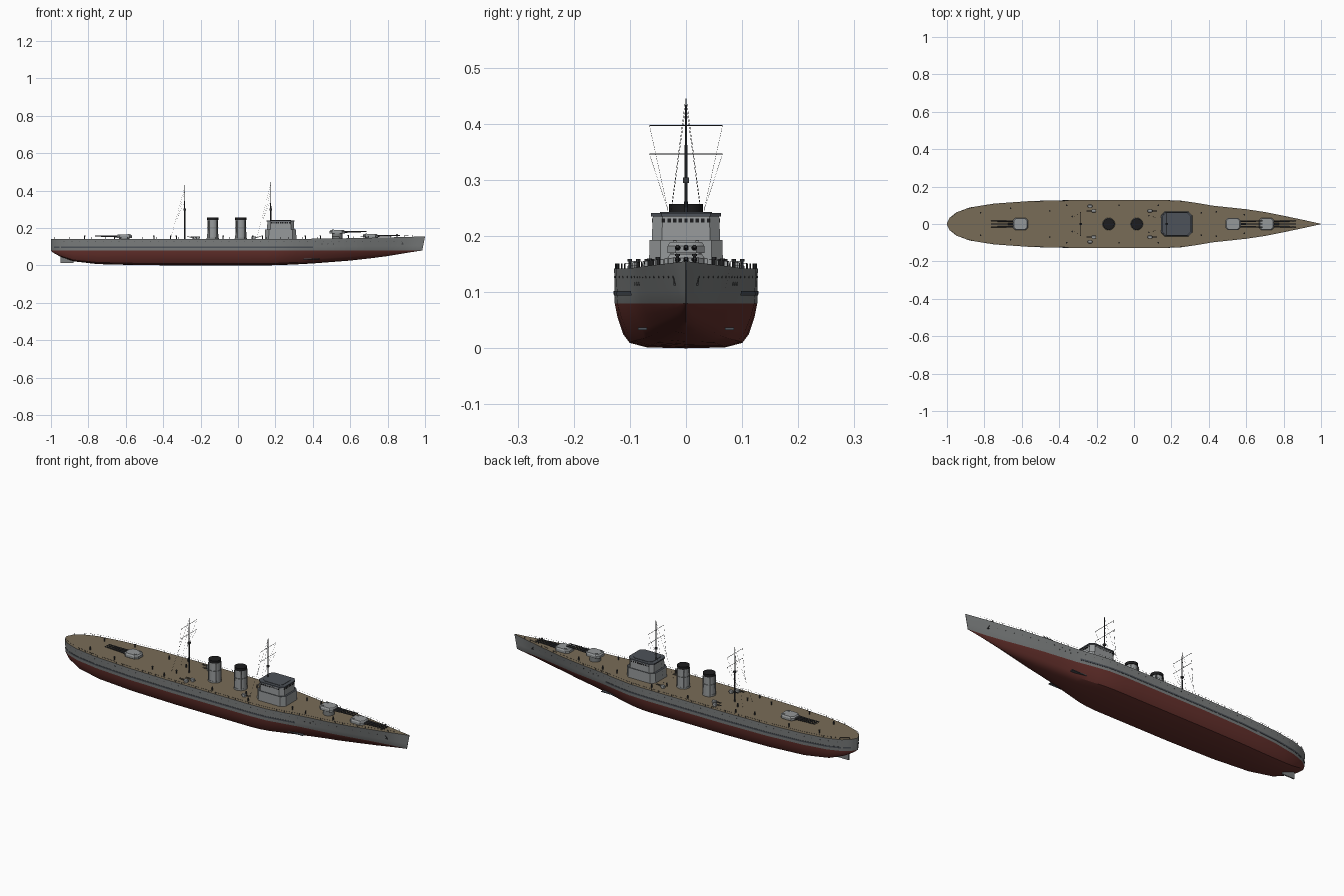
import bpy, bmesh, math
from mathutils import Vector, Matrix

if "Cube" in bpy.data.objects:
    bpy.data.objects.remove(bpy.data.objects["Cube"])


def material(name, rgb):
    m = bpy.data.materials.new(name)
    m.diffuse_color = (*rgb, 1)
    m.use_nodes = True
    m.node_tree.nodes["Principled BSDF"].inputs["Base Color"].default_value = m.diffuse_color
    return m


HULL = material("hull grey", (0.20, 0.21, 0.21))
RED = material("antifouling red", (0.13, 0.03, 0.025))
WOOD = material("deck wood", (0.19, 0.15, 0.095))
PALE = material("superstructure grey", (0.30, 0.315, 0.32))
SLATE = material("slate roof", (0.075, 0.085, 0.10))
BLACK = material("soot black", (0.012, 0.012, 0.013))
DARK = material("gunmetal", (0.04, 0.042, 0.045))


class Part:
    """Collects simple solids into one named object."""
    def __init__(self, name, *mats):
        self.name, self.mats, self.bm = name, mats, bmesh.new()

    def rod(self, a, b, r, r2=None, n=8, mat=0):
        a, b = Vector(a), Vector(b)
        d = b - a
        M = Matrix.Translation((a + b) / 2) @ d.to_track_quat('Z', 'Y').to_matrix().to_4x4()
        old = set(self.bm.faces)
        bmesh.ops.create_cone(self.bm, cap_ends=True, segments=n, radius1=r,
                              radius2=r if r2 is None else r2, depth=d.length, matrix=M)
        for f in set(self.bm.faces) - old:
            f.material_index = mat

    def block(self, c, size, bevel=0.0, top=1.0, mat=0, roof=None):
        """Upright block with chamfered corners; c is the base centre."""
        hx, hy, b = size[0] / 2, size[1] / 2, bevel
        if b:
            out = [(hx, -hy + b), (hx, hy - b), (hx - b, hy), (-hx + b, hy),
                   (-hx, hy - b), (-hx, -hy + b), (-hx + b, -hy), (hx - b, -hy)]
        else:
            out = [(hx, -hy), (hx, hy), (-hx, hy), (-hx, -hy)]
        lo = [self.bm.verts.new((c[0] + x, c[1] + y, c[2])) for x, y in out]
        hi = [self.bm.verts.new((c[0] + x * top, c[1] + y * top, c[2] + size[2])) for x, y in out]
        n = len(out)
        fs = [self.bm.faces.new((lo[i], lo[(i + 1) % n], hi[(i + 1) % n], hi[i])) for i in range(n)]
        fs += [self.bm.faces.new(lo[::-1]), self.bm.faces.new(hi)]
        for f in fs:
            f.material_index = mat
        if roof is not None:
            fs[-1].material_index = roof

    def finish(self, smooth=35):
        me = bpy.data.meshes.new(self.name)
        bmesh.ops.recalc_face_normals(self.bm, faces=self.bm.faces)
        self.bm.to_mesh(me)
        self.bm.free()
        for m in self.mats:
            me.materials.append(m)
        ob = bpy.data.objects.new(self.name, me)
        bpy.context.collection.objects.link(ob)
        bpy.ops.object.select_all(action='DESELECT')
        ob.select_set(True)
        bpy.context.view_layer.objects.active = ob
        bpy.ops.object.shade_smooth_by_angle(angle=math.radians(smooth))
        return ob


# Hull stations: x, deck half width, waterline half width, keel height
ST = [(-1, .006, .004, .078), (-.985, .034, .030, .066), (-.95, .062, .056, .047),
      (-.88, .088, .082, .022), (-.75, .109, .105, .007), (-.55, .123, .121, .002),
      (-.3, .128, .127, 0), (.15, .128, .127, 0), (.25, .125, .122, .003),
      (.34, .112, .106, .007), (.42, .098, .090, .012), (.6, .079, .065, .026),
      (.7, .064, .046, .037), (.8, .044, .026, .050), (.9, .023, .010, .066),
      (1, .0008, .0005, .080)]
FULL = [(0, 0), (.55, .02), (.79, .12), (.88, .31), (.96, .68), (1, 1)]
VEE = [(0, 0), (.22, .10), (.42, .25), (.60, .45), (.80, .70), (1, 1)]
WL = .08


def deck_z(x):
    return .142 + .013 * max(0, (x - .3) / .7) ** 1.5


def section(x):
    """Half section from keel to deck edge, as (y, z)."""
    for a, b in zip(ST, ST[1:]):
        if x <= b[0]:
            break
    t = (x - a[0]) / (b[0] - a[0])
    dk, wl, k = (a[i] + (b[i] - a[i]) * t for i in (1, 2, 3))
    v = min(1, max(0, (x - .2) / .6))
    pts = []
    for (fy, fz), (vy, vz) in zip(FULL, VEE):
        pts.append(((fy + (vy - fy) * v) * wl, k + (WL - k) * (fz + (vz - fz) * v)))
    d = deck_z(x)
    pts.append((wl + (dk - wl) * .35, WL + (d - WL) * .35))
    pts.append((dk, d))
    return pts


def half(x, z):
    p = section(x)
    for (y0, z0), (y1, z1) in zip(p, p[1:]):
        if z <= z1 + 1e-6:
            return y0 + (y1 - y0) * (z - z0) / max(1e-6, z1 - z0)
    return p[-1][0]


# Hull with red bottom, grey sides and wooden deck
hull = Part("hull", HULL, RED, WOOD)
xs = sorted({s[0] for s in ST} | {-.997, -.992, -.97, -.92, -.82, -.65, .05, .2, .3, .38, .5, .95})
rings = []
for x in xs:
    p = section(x)
    loop = [(y, z) for y, z in p[::-1]] + [(-y, z) for y, z in p[1:]]
    rake = .015 * max(0, (x - .85) / .15)
    rings.append([hull.bm.verts.new((x - rake * (deck_z(x) - z) / .075, y, z)) for y, z in loop])
n = len(rings[0])
for A, B in zip(rings, rings[1:]):
    for i in range(n):
        j = (i + 1) % n
        f = hull.bm.faces.new((A[i], B[i], B[j], A[j]))
        f.material_index = 2 if i == n - 1 else (1 if f.calc_center_median().z < WL - .0005 else 0)
for R in (rings[0], rings[-1]):
    hull.bm.faces.new(R)
hull.finish(30)

# Armour belt strip along both sides
belt = Part("armour_belt", SLATE)
bx = [-.985 + i * (1.385 / 60) for i in range(61)]
for s in (-1, 1):
    prev = None
    for x in bx:
        row = [belt.bm.verts.new((x, s * (half(x, z) + o), z))
               for z, o in ((.094, -.001), (.094, .0015), (.102, .0015), (.102, -.001))]
        if prev:
            for i in range(3):
                belt.bm.faces.new((prev[i], row[i], row[i + 1], prev[i + 1]))
        prev = row
belt.finish()

# Bilge keels, rudder, portholes and anchors
keels = Part("bilge_keels", SLATE)
ports = Part("portholes", DARK)
anchors = Part("anchors", DARK)
for s in (-1, 1):
    keels.block((.385, s * half(.385, .035), .033), (.10, .016, .004))
    for i in range(44):
        x = -.93 + i * .042
        y = half(x, .127)
        ports.rod((x, s * (y - .003), .127), (x, s * (y + .0008), .127), .002)
    for x in (.45, .48, .51):
        ports.rod((x, s * (half(x, .115) - .003), .115), (x, s * (half(x, .115) + .001), .115), .003)
    y = s * half(.88, .118)
    anchors.block((.88, y, .112), (.012, .004, .004))
    anchors.rod((.88, y, .112), (.88, y, .126), .0018)
for p in (keels, ports, anchors):
    p.finish()
rudder = Part("rudder", HULL)
rudder.block((-.915, 0, .012), (.07, .006, .04))
rudder.finish()


# Triple gun turrets: name, x, base height, facing
def turret(name, x, z, s):
    t = Part(name, PALE, DARK, HULL)
    t.rod((x, 0, .138), (x, 0, z + .004), .028, n=24, mat=2)
    t.block((x, 0, z + .003), (.082, .066, .012), .014)
    t.block((x, 0, z + .015), (.082, .066, .007), .014, .86)
    for y in (-.015, 0, .015):
        t.rod((x + s * .035, y, z + .012), (x + s * .075, y, z + .0125), .0052, .004, 10, 1)
        t.rod((x + s * .07, y, z + .0125), (x + s * .158, y, z + .014), .0036, .0028, 10, 1)
    for y in (-.02, .02):
        t.block((x - s * .022, y, z + .02), (.01, .007, .005))
    t.finish()


turret("fore_turret", .708, .146, 1)
turret("raised_turret", .53, .167, 1)
turret("aft_turret", -.607, .143, -1)

# Bridge tower with window band and dark roofs
bridge = Part("bridge", PALE, SLATE, BLACK)
bridge.block((.228, 0, .138), (.168, .132, .055), .02, .985, roof=1)
bridge.block((.228, 0, .193), (.146, .122, .042), .018, .97, roof=1)
bridge.block((.228, 0, .235), (.150, .124, .006), .018, mat=1)
bridge.block((.228, 0, .241), (.112, .092, .002), .014, mat=1)
for i in range(9):
    y = -.04 + i * .01
    bridge.block((.2995, y, .224), (.002, .006, .007), mat=2)
    x = .18 + i * .012
    for s in (-1, 1):
        bridge.block((x, s * .0595, .224), (.007, .002, .007), mat=2)
bridge.finish()

# Funnels with black caps
for name, x in (("aft_funnel", -.135), ("fore_funnel", .015)):
    f = Part(name, PALE, BLACK, HULL)
    f.rod((x, 0, .138), (x, 0, .15), .034, .031, 28, 2)
    f.rod((x, 0, .15), (x, 0, .243), .030, .027, 28)
    f.rod((x, 0, .200), (x, 0, .203), .0302, n=28, mat=2)
    f.rod((x, 0, .243), (x, 0, .257), .030, n=28, mat=1)
    for a in (.8, 2.3, 4, 5.5):
        cx, cy = x + .031 * math.cos(a), .031 * math.sin(a)
        f.rod((cx, cy, .14), (cx, cy, .24), .0025, mat=2)
    f.finish()

# Masts with yards, lookout box and rigging
for name, x, top in (("main_mast", -.285, .43), ("fore_mast", .175, .445)):
    m = Part(name, DARK)
    m.rod((x, 0, .138), (x, 0, .30), .0035, .003)
    m.rod((x, 0, .30), (x, 0, top), .003, .0012)
    m.block((x, 0, .295), (.012, .011, .009))
    for z in (.346, .397):
        m.rod((x, -.065, z), (x, .065, z), .0009, n=6)
    for s in (-1, 1):
        for z in (.346, .397):
            m.rod((x, s * .065, z), (x - .04, s * .032, .245), .0003, n=4)
        m.rod((x, s * .002, top - .01), (x - .075, s * .04, .143), .0003, n=4)
    m.finish()

# Secondary twin guns on both sides
guns = Part("secondary_guns", PALE, DARK)
for x, y, d in ((-.215, .07, -1), (.085, .07, 1), (-.235, .095, -1)):
    for s in (-1, 1):
        guns.rod((x, s * y, .14), (x, s * y, .147), .009, n=12)
        guns.block((x, s * y, .147), (.026, .016, .009), .004, .85)
        for o in (-.004, .004):
            guns.rod((x + d * .01, s * y + o, .151), (x + d * .038, s * y + o, .153), .0013, n=6, mat=1)
guns.finish()

# Ventilators and bollards on the deck
vents = Part("deck_vents", DARK)
for x, y in ((-.66, .085), (-.45, .07), (-.36, .1), (-.33, .04), (-.08, .1), (.08, .045),
             (.13, .1), (.36, .06), (.44, .065), (.59, .05), (-.82, .06), (.85, .015)):
    for s in (-1, 1):
        vents.rod((x, s * y, .14), (x, s * y, deck_z(x) + .014), .0028)
        vents.rod((x, s * y, deck_z(x) + .013), (x, s * y, deck_z(x) + .017), .0042)
vents.finish()

# Deck railing
rail = Part("deck_railing", DARK)
for s in (-1, 1):
    prev = None
    for i in range(50):
        x = -.98 + i * .039
        y, z = s * max(.001, half(x, deck_z(x)) - .002), deck_z(x)
        rail.rod((x, y, z - .001), (x, y, z + .009), .0007, n=5)
        if prev:
            rail.rod(prev, (x, y, z + .009), .0003, n=4)
        prev = (x, y, z + .009)
rail.finish()
